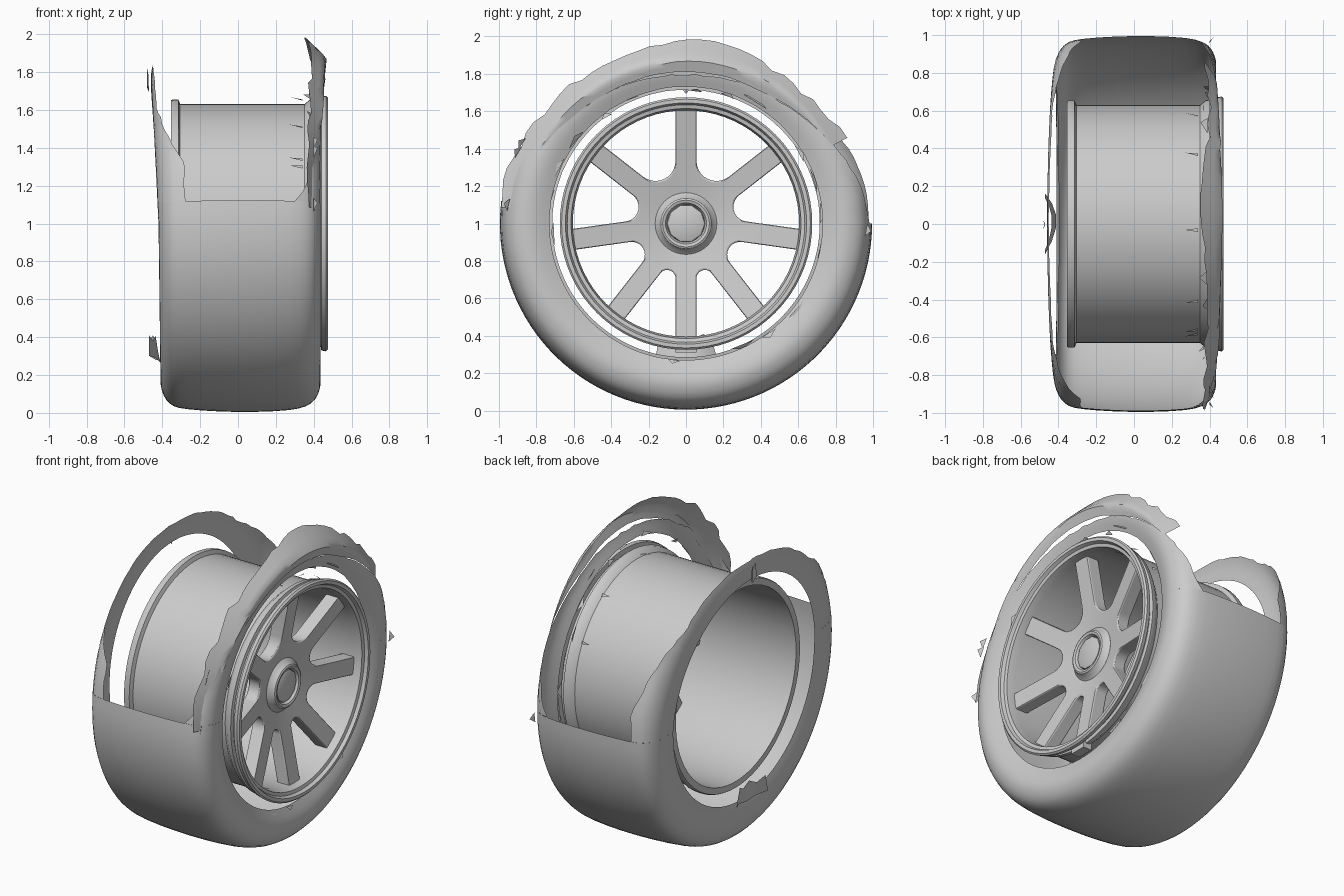
import bpy, bmesh, math, random
from math import sin, cos, radians, pi

if "Cube" in bpy.data.objects:
    bpy.data.objects.remove(bpy.data.objects["Cube"])

random.seed(4)
CZ = 1.0  # axle height; the axle runs along x


def make_object(name, verts, faces, angle=35):
    me = bpy.data.meshes.new(name)
    me.from_pydata(verts, [], faces)
    ob = bpy.data.objects.new(name, me)
    bpy.context.collection.objects.link(ob)
    bm = bmesh.new()
    bm.from_mesh(me)
    bmesh.ops.remove_doubles(bm, verts=bm.verts, dist=1e-5)
    bmesh.ops.recalc_face_normals(bm, faces=bm.faces)
    bm.to_mesh(me)
    bm.free()
    bpy.ops.object.select_all(action='DESELECT')
    ob.select_set(True)
    bpy.context.view_layer.objects.active = ob
    bpy.ops.object.shade_smooth_by_angle(angle=radians(angle))
    return ob


def polar(x, r, t):
    return (x, r * cos(t), CZ + r * sin(t))


def lathe(name, prof, n=72, closed=True):
    m = len(prof)
    verts = [polar(x, r, 2 * pi * i / n) for i in range(n) for x, r in prof]
    faces = []
    for i in range(n):
        k = (i + 1) % n
        for j in range(m if closed else m - 1):
            l = (j + 1) % m
            faces.append((i * m + j, i * m + l, k * m + l, k * m + j))
    return make_object(name, verts, faces)


def lerp_table(table, t):
    for (a, va), (b, vb) in zip(table, table[1:]):
        if t <= b:
            return va + (vb - va) * max(0, t - a) / (b - a)
    return table[-1][1]


# Rim barrel with stepped lips
lathe("rim_barrel", [
    (-.355, .61), (-.355, .65), (-.345, .655), (-.315, .655), (-.305, .63),
    (.35, .63), (.38, .655), (.41, .66), (.415, .64), (.435, .64), (.44, .67),
    (.465, .675), (.475, .665), (.475, .645), (.455, .635), (.45, .615), (.40, .605)])

# Dished spoke wheel: parallel-sided spokes joined by round fillets
ANGLES = [-90, -52, -8, 38, 90, 142, 188, 232]
W, R_OUT, R_IN, TIP = .056, .62, .10, .265
outline = []
for i, a in enumerate(ANGLES):
    nxt = ANGLES[(i + 1) % 8] + (360 if i == 7 else 0)
    g, b = radians(nxt - a) / 2, radians(a + nxt) / 2
    a, c = radians(a), radians(nxt)
    for s in (-1, 1):
        outline.append((R_OUT * cos(a) - s * W * sin(a), R_OUT * sin(a) + s * W * cos(a)))
    d = (TIP - W) / (1 - sin(g))
    rad = d * sin(g) - W
    half = pi / 2 - g
    outline.append((.46 * cos(a) - W * sin(a), .46 * sin(a) + W * cos(a)))
    for k in range(11):
        f = b + pi + half * (1 - k / 5)
        outline.append((d * cos(b) + rad * cos(f), d * sin(b) + rad * sin(f)))
    outline.append((.46 * cos(c) + W * sin(c), .46 * sin(c) - W * cos(c)))


def dish(r):
    return .305 + .10 * (r - R_IN) / .52


verts, faces, m = [], [], len(outline)
for y, z in outline:
    r, t = math.hypot(y, z), math.atan2(z, y)
    x = dish(r)
    verts += [polar(dish(R_IN), R_IN, t), polar(x, r, t),
              polar(x - .085, r, t), polar(dish(R_IN) - .085, R_IN, t)]
for i in range(m):
    k = (i + 1) % m
    for j in range(4):
        l = (j + 1) % 4
        faces.append((i * 4 + j, i * 4 + l, k * 4 + l, k * 4 + j))
spokes = make_object("spokes", verts, faces, 40)
bev = spokes.modifiers.new("soft_edges", 'BEVEL')
bev.width, bev.segments, bev.limit_method, bev.angle_limit = .008, 2, 'ANGLE', radians(50)

# Hub ring and recessed centre cap
lathe("hub", [(.22, 0), (.22, .15), (.318, .165), (.335, .145), (.355, .135),
              (.36, .125), (.355, .11), (.335, .10)], 40, False)
lathe("hub_cap", [(.30, .112), (.345, .10), (.35, .09), (.35, 0)], 10, False)

# Tyre cross-section as (x, radius), from left bead over the tread to right bead
TYRE = [(-.41, .715), (-.42, .80), (-.41, .88), (-.365, .95), (-.27, .98), (0, .995),
        (.27, .985), (.385, .95), (.43, .88), (.43, .81), (.40, .73)]


def tyre_point(s, t):
    s = min(max(s, 0), 9.999)
    i, f = int(s), s - int(s)
    q = [TYRE[min(max(i + k, 0), 10)] for k in (-1, 0, 1, 2)]
    x, r = (.5 * (2 * q[1][c] + (q[2][c] - q[0][c]) * f
            + (2 * q[0][c] - 5 * q[1][c] + 4 * q[2][c] - q[3][c]) * f * f
            + (3 * q[1][c] - q[0][c] - 3 * q[2][c] + q[3][c]) * f ** 3) for c in (0, 1))
    if s < 4:
        x -= .05 * max(sin(t), sin(t) * .3) * (1 - s / 4)   # left wall leans out at the top
    return polar(x, r, t)


def sheet(name, t0, t1, start, end, n, m, point=tyre_point):
    verts, faces = [], []
    for i in range(n + 1):
        deg = t0 + (t1 - t0) * i / n
        a, b = start(deg), end(deg)
        verts += [point(a + (b - a) * j / m, radians(deg)) for j in range(m + 1)]
    for i in range(n):
        for j in range(m):
            p = i * (m + 1) + j
            faces.append((p, p + 1, p + m + 2, p + m + 1))
    return make_object(name, verts, faces, 40)


def ragged(table, amount):
    return lambda t: lerp_table(table, t) + random.uniform(-amount, amount)


# Lower tyre: intact tread and both sidewalls
sheet("tyre_lower", 173, 360, lambda t: 0, lambda t: 10, 60, 30)

# Upper tyre: torn left and right sidewalls
sheet("left_sidewall_torn", 0, 173, ragged([(0, 0), (173, 0)], .03),
      ragged([(0, 3.9), (12, 3.9), (30, 2.8), (45, 1.9), (90, 1.4), (135, 1.9),
              (148, 2.8), (161, 4.0), (173, 3.9)], .06), 56, 8)
sheet("right_sidewall_torn", 0, 173,
      ragged([(0, 6.2), (10, 6.8), (25, 7.7), (50, 8.8), (90, 9.2), (130, 8.8),
              (155, 7.5), (166, 6.8), (173, 6.2)], .06),
      ragged([(0, 10), (173, 10)], .06), 56, 8)


# Peeled shoulder strip standing off the right side
def flap_point(s, t):
    lift = max(0, sin(t))
    slope = .02 + .07 * lift if s > 0 else -.03
    return polar(.405 + .065 * lift - s * slope, .875 + .085 * s, t)


sheet("peeled_shoulder", 28, 175,
      ragged([(28, .15), (45, -.4), (60, -.75), (120, -.75), (150, -.3), (165, .2), (175, .6)], .03),
      ragged([(28, 1.1), (45, .75), (65, .9), (75, 1.2), (100, 1.15), (120, .95),
              (145, 1.1), (165, 1.4), (175, 1.3)], .16), 36, 6, flap_point)


# Torn scraps on the left wall, bottom and top
def scrap(name, x0, x1, ys, z0, z1):
    v, f = [], []
    for i, y in enumerate(ys):
        bow = sin(pi * i / (len(ys) - 1))
        v += [(x0 + (x1 - x0) * bow, y, z0 + .03 * (1 - bow) + random.uniform(0, .02)),
              (x0 + (x1 - x0) * bow * .6, y * .85, z1 - .03 * (i % 2))]
    for i in range(len(ys) - 1):
        f.append((2 * i, 2 * i + 2, 2 * i + 3, 2 * i + 1))
    return make_object(name, v, f)


scrap("scrap_bottom", -.47, -.41, [-.16, -.09, -.02, .05, .11, .16], .26, .41)
scrap("scrap_top", -.48, -.47, [-.03, 0, .02], 1.68, 1.82)

# Loose slivers around the right bead, on the barrel and at the tear
verts, faces = [], []


def sliver(x, r, t, dt, dr, dx):
    k = len(verts)
    verts.extend([polar(x, r, t), polar(x + dx, r + dr, t + dt * .4), polar(x, r + dr * .3, t + dt)])
    faces.append((k, k + 1, k + 2))


for i in range(26):
    sliver(.40 + random.uniform(-.03, .02), random.uniform(.70, .75), radians(i * 13.8),
           random.uniform(.08, .2), random.uniform(.01, .03), random.uniform(-.04, .02))
for deg in (28, 55, 92, 128, 148, 152):
    sliver(.34, .65, radians(deg), .03, .02, -.07)
for deg, r in ((152, .97), (155, .97), (172, .95), (-4, .96)):
    sliver(.40, r, radians(deg), .07, .03, .02)
make_object("loose_slivers", verts, faces)

# Valve stub at the bottom of the rim
bpy.ops.mesh.primitive_cube_add(size=1, location=(.40, 0, .335))
valve = bpy.context.object
valve.name = "valve_stub"
valve.scale = (.06, .11, .05)
